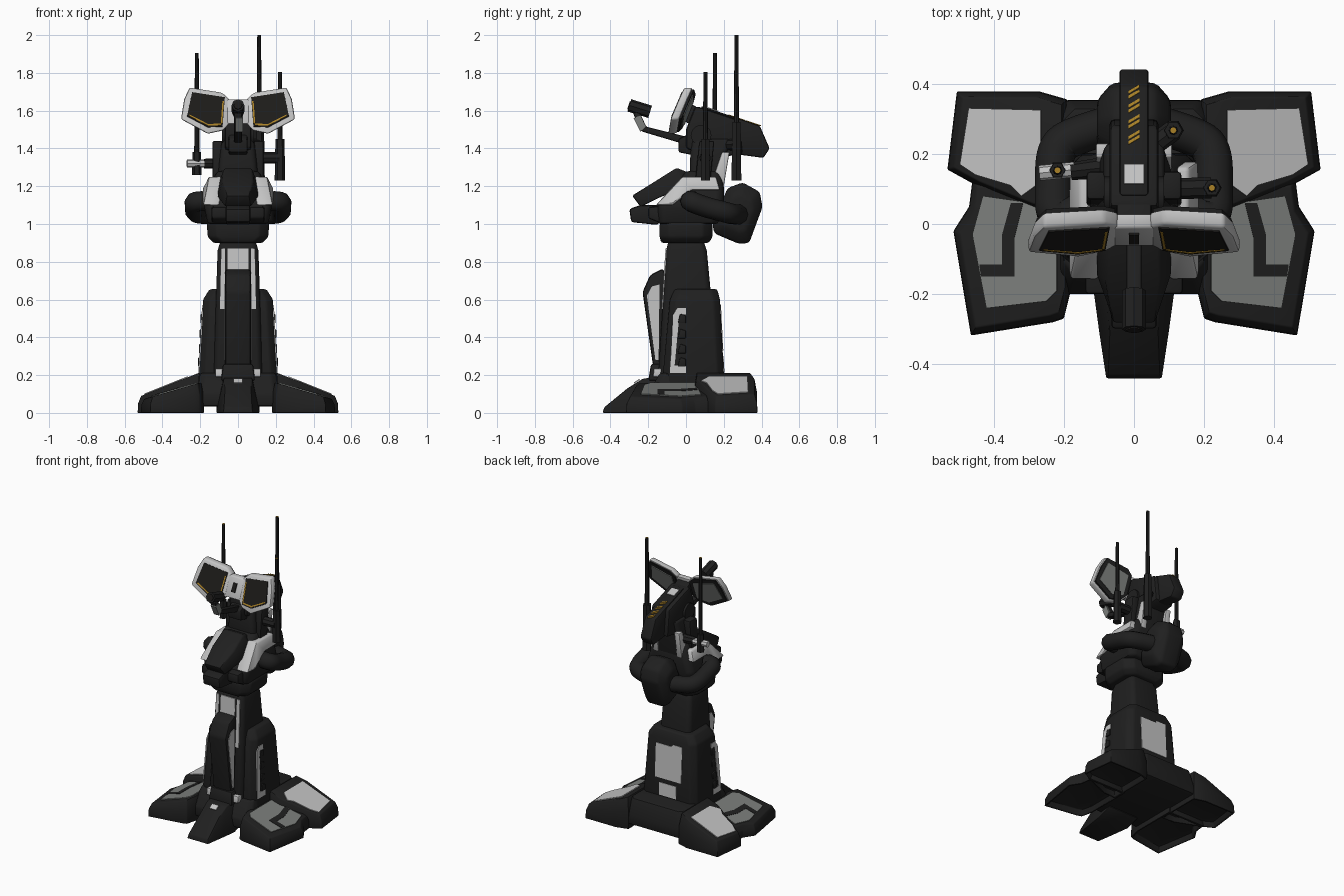
import bpy, bmesh, math
from mathutils import Vector


def mat(name, r, g, b):
    m = bpy.data.materials.new(name)
    m.diffuse_color = (r, g, b, 1)
    return m


DARK = mat("charcoal", 0.014, 0.014, 0.014)
BLACK = mat("screen black", 0.012, 0.011, 0.01)
LIGHT = mat("light grey", 0.55, 0.55, 0.55)
MID = mat("mid grey", 0.2, 0.21, 0.2)
GOLD = mat("amber", 0.4, 0.22, 0.02)


def finish(bm, name, m, bev=0.0, angle=35):
    bmesh.ops.recalc_face_normals(bm, faces=bm.faces[:])
    if bev:
        es = [e for e in bm.edges if len(e.link_faces) == 2 and e.calc_face_angle(0) > 0.4]
        bmesh.ops.bevel(bm, geom=es, offset=bev, segments=2, profile=0.5,
                        affect='EDGES', clamp_overlap=True)
    me = bpy.data.meshes.new(name)
    bm.to_mesh(me)
    bm.free()
    me.materials.append(m)
    o = bpy.data.objects.new(name, me)
    bpy.context.collection.objects.link(o)
    bpy.ops.object.select_all(action='DESELECT')
    o.select_set(True)
    bpy.context.view_layer.objects.active = o
    bpy.ops.object.shade_smooth_by_angle(angle=math.radians(angle))
    return o


def loft(name, sections, m, bev=0.0, pair=False):
    """Bridge rings of 3D points and cap both ends; pair adds the x mirror."""
    bm = bmesh.new()
    for s in ((1, -1) if pair else (1,)):
        rings = [[bm.verts.new((p[0] * s, p[1], p[2])) for p in sec] for sec in sections]
        n = len(rings[0])
        for a, b in zip(rings, rings[1:]):
            for i in range(n):
                j = (i + 1) % n
                bm.faces.new((a[i], a[j], b[j], b[i]))
        bm.faces.new(rings[0])
        bm.faces.new(rings[-1])
    return finish(bm, name, m, bev)


def side_prism(name, prof, x0, x1, m, bev=0.0, pair=False):
    """Extrude a (y, z) profile along x."""
    return loft(name, [[(x, y, z) for y, z in prof] for x in (x0, x1)], m, bev, pair)


def stack(name, levels, m, bev=0.0, cut=0.0):
    """Symmetric tower of levels (z, half width, y front, y back), corners cut."""
    secs = []
    for z, w, a, b in levels:
        c = cut
        secs.append([(w - c, a, z), (w, a + c, z), (w, b - c, z), (w - c, b, z),
                     (c - w, b, z), (-w, b - c, z), (-w, a + c, z), (c - w, a, z)] if c else
                    [(w, a, z), (w, b, z), (-w, b, z), (-w, a, z)])
    return loft(name, secs, m, bev)


def plate(name, pts, m, f=lambda *p: p, pair=False, t=0.007):
    """Thin panel centred on a flat 3D polygon."""
    q = [Vector(f(*p)) for p in pts]
    n = (q[1] - q[0]).cross(q[2] - q[1]).normalized() * t / 2
    return loft(name, [[p - n for p in q], [p + n for p in q]], m, 0, pair)


def rod(name, p, q, r0, r1, m, n=8):
    p, q = Vector(p), Vector(q)
    d = (q - p).to_track_quat('Z', 'Y')
    ring = [(math.cos(2 * math.pi * i / n), math.sin(2 * math.pi * i / n), 0) for i in range(n)]
    return loft(name, [[e + d @ (Vector(v) * r) for v in ring] for e, r in ((p, r0), (q, r1))], m)


def tube(name, pts, r, m, pair=False):
    for s in ((1, -1) if pair else (1,)):
        cu = bpy.data.curves.new(name, 'CURVE')
        cu.dimensions = '3D'
        cu.bevel_depth, cu.bevel_resolution, cu.resolution_u = r, 3, 6
        cu.use_fill_caps = True
        sp = cu.splines.new('NURBS')
        sp.points.add(len(pts) - 1)
        for k, p in zip(sp.points, pts):
            k.co = (p[0] * s, p[1], p[2], 1)
        sp.use_endpoint_u, sp.order_u = True, 3
        cu.materials.append(m)
        bpy.context.collection.objects.link(bpy.data.objects.new(name, cu))


# base: four splayed feet hollow underneath, centre block and front toe
def foot(name, outline, f, edge):
    cx = sum(p[0] for p in outline) / len(outline)
    cy = sum(p[1] for p in outline) / len(outline)
    ring = lambda k: [(cx + (x - cx) * k, cy + (y - cy) * k) for x, y in outline]
    loft(name, [[(x, y, 0.035) for x, y in ring(0.88)], [(x, y, 0) for x, y in ring(0.93)],
                [(x, y, 0) for x, y in outline], [(x, y, f(x, y)[2] * edge) for x, y in ring(0.985)],
                [f(x, y) for x, y in ring(0.9)]], DARK, 0.005, True)


front_top = lambda x, y: (x, y, 0.16 - 0.29 * (x - 0.2))
rear_top = lambda x, y: (x, y, 0.215 - 0.4 * (x - 0.2))
lift = lambda f, h: (lambda x, y: (x, y, f(x, y)[2] + h))
foot("front_foot", [(0.18, -0.19), (0.2, -0.27), (0.23, -0.28), (0.465, -0.318), (0.515, -0.02),
                    (0.47, 0.05), (0.46, 0.13), (0.18, 0.13)], front_top, 0.6)
foot("rear_foot", [(0.19, 0.355), (0.27, 0.378), (0.505, 0.378), (0.532, 0.155), (0.45, 0.11),
                   (0.28, 0.04), (0.19, 0.04)], rear_top, 0.6)
plate("front_foot_panel", [(0.22, 0.05), (0.22, -0.19), (0.25, -0.22), (0.42, -0.24),
                           (0.46, -0.03), (0.43, 0.08)], MID, lift(front_top, 0.002), True)
plate("front_foot_stripe", [(0.315, 0.06), (0.34, -0.04), (0.34, -0.15), (0.435, -0.15), (0.44, -0.115),
                            (0.375, -0.115), (0.375, -0.03), (0.35, 0.06)],
      DARK, lift(front_top, 0.004), True)
plate("rear_foot_panel", [(0.265, 0.325), (0.47, 0.33), (0.495, 0.17), (0.45, 0.14), (0.35, 0.11),
                          (0.32, 0.08), (0.265, 0.12)], LIGHT, lift(rear_top, 0.002), True)
stack("base_core", [(0.035, 0.23, -0.2, 0.353), (0.1, 0.22, -0.2, 0.352), (0.21, 0.2, -0.14, 0.33)],
      DARK, 0.01, 0.03)
loft("front_toe", [[(0.08, -0.442, 0), (0.075, -0.432, 0.03), (-0.075, -0.432, 0.03), (-0.08, -0.442, 0)],
                   [(0.1, -0.31, 0), (0.07, -0.31, 0.13), (-0.07, -0.31, 0.13), (-0.1, -0.31, 0)],
                   [(0.115, -0.2, 0), (0.075, -0.23, 0.18), (-0.075, -0.23, 0.18), (-0.115, -0.2, 0)],
                   [(0.115, -0.1, 0.03), (0.075, -0.1, 0.2), (-0.075, -0.1, 0.2), (-0.115, -0.1, 0.03)]],
     DARK, 0.006)
plate("toe_plate", [(-0.025, -0.245, 0.178), (0.025, -0.245, 0.178), (0.025, -0.275, 0.158),
                    (-0.025, -0.275, 0.158)], LIGHT)

# column with lower jacket
stack("jacket", [(0.12, 0.212, -0.13, 0.205), (0.6, 0.185, -0.085, 0.18), (0.655, 0.15, -0.06, 0.165)],
      DARK, 0.01, 0.035)
stack("column", [(0.15, 0.13, -0.15, 0.13), (0.65, 0.115, -0.118, 0.13), (0.86, 0.108, -0.105, 0.11),
                 (0.92, 0.09, -0.09, 0.09)], DARK, 0.01, 0.02)
col_front = lambda x, z: (x, -0.151 + 0.064 * (z - 0.15), z)
plate("column_front_strip", [(0.068, 0.55), (0.095, 0.55), (0.09, 0.87), (0.068, 0.87)], LIGHT, col_front, True)
plate("column_front_panel", [(-0.055, 0.74), (0.055, 0.74), (0.055, 0.87), (-0.055, 0.87)], LIGHT, col_front)
shield = [(-0.15, 0.22), (-0.175, 0.25), (-0.23, 0.64), (-0.19, 0.73), (-0.12, 0.765), (-0.1, 0.7), (-0.12, 0.22)]
side_prism("front_shield", shield, -0.068, 0.068, DARK, 0.015)
side_prism("shield_side_panel", [(-0.145, 0.28), (-0.162, 0.28), (-0.207, 0.62), (-0.18, 0.67),
                                 (-0.14, 0.68)], 0.064, 0.071, LIGHT, 0, True)
stack("ankle_bar", [(0.19, 0.12, -0.175, -0.1), (0.235, 0.12, -0.17, -0.1)], LIGHT, 0.006)
stack("ankle_cover", [(0.17, 0.09, -0.2, -0.1), (0.26, 0.08, -0.185, -0.1)], DARK, 0.012)
jside = lambda y, z: (0.212 - 0.0565 * (z - 0.12), y, z)
plate("jacket_side_strip", [(-0.085, 0.21), (-0.0, 0.21), (-0.0, 0.25), (-0.06, 0.25), (-0.035, 0.52),
                            (0.0, 0.52), (0.0, 0.555), (-0.045, 0.555), (-0.07, 0.52)], LIGHT, jside, True)
for z in (0.27, 0.34, 0.42, 0.5):
    side_prism("side_lug", [(-0.045, z - 0.025), (0.0, z - 0.025), (0.0, z + 0.015), (-0.03, z + 0.025)],
               0.17, 0.22 - 0.0565 * (z - 0.12), DARK, 0.005, True)
jback = lambda x, z: (x, 0.205 - 0.052 * (z - 0.12), z)
plate("back_panel", [(-0.1, 0.33), (0.1, 0.33), (0.1, 0.56), (-0.02, 0.56), (-0.03, 0.575), (-0.1, 0.575)], LIGHT, jback)
plate("back_lower_panel", [(-0.065, 0.215), (0.065, 0.215), (0.065, 0.3), (-0.065, 0.3)], LIGHT, jback)

# waist and torso
stack("waist", [(0.9, 0.13, -0.13, 0.12), (0.93, 0.16, -0.14, 0.14), (1.0, 0.165, -0.14, 0.14),
                (1.02, 0.15, -0.12, 0.13)], DARK, 0.01, 0.05)
stack("torso", [(1.0, 0.16, -0.15, 0.17), (1.1, 0.18, -0.15, 0.2), (1.2, 0.15, -0.06, 0.2),
                (1.28, 0.11, 0.0, 0.19)], DARK, 0.015, 0.03)
loft("shoulder_panel", [[(x, -0.16, 1.1), (x, -0.07, 1.1), (x, 0.03, 1.18), (x, 0.18, 1.18), (x - 0.03, 0.16, 1.25),
                         (x - 0.03, -0.02, 1.25)] for x in (0.1, 0.185)], LIGHT, 0.01, True)
loft("nose_upper", [[(0.06, -0.285, 1.15), (0.07, -0.24, 1.09), (-0.07, -0.24, 1.09), (-0.06, -0.285, 1.15)],
                    [(0.08, -0.16, 1.228), (0.108, -0.14, 1.14), (-0.108, -0.14, 1.14), (-0.08, -0.16, 1.228)],
                    [(0.075, -0.05, 1.297), (0.108, 0.0, 1.2), (-0.108, 0.0, 1.2), (-0.075, -0.05, 1.297)],
                    [(0.065, 0.02, 1.27), (0.09, 0.02, 1.2), (-0.09, 0.02, 1.2), (-0.065, 0.02, 1.27)]], DARK, 0.012)
side_prism("nose_lower", [(-0.3, 1.08), (-0.29, 1.01), (-0.15, 0.995), (-0.1, 1.1), (-0.24, 1.1)],
           -0.065, 0.065, DARK, 0.012)
side_prism("nose_cheek", [(-0.2, 1.09), (-0.2, 1.03), (-0.1, 0.99), (-0.05, 1.1)], 0.05, 0.14, DARK, 0.012, True)

# side hoses wrapping to the rear drum
tube("side_hose", [(0.165, 0.03, 1.12), (0.23, 0.01, 1.125), (0.228, 0.1, 1.09), (0.228, 0.2, 1.065),
                   (0.19, 0.25, 1.05), (0.04, 0.29, 1.05)], 0.055, DARK, True)
drum = [(0.22, 1.19), (0.3, 1.22), (0.39, 1.17), (0.405, 1.09), (0.335, 0.9), (0.28, 0.895), (0.15, 0.95), (0.14, 1.0)]
cy, cz = 0.28, 1.06
loft("rear_drum", [[(x, cy + (y - cy) * k, cz + (z - cz) * k) for y, z in drum]
                   for x, k in ((-0.105, 0.6), (-0.06, 1), (0.06, 1), (0.105, 0.6))], DARK, 0.015)

# neck and head
stack("neck", [(1.2, 0.11, 0.02, 0.2), (1.32, 0.1, 0.02, 0.2), (1.45, 0.085, 0.03, 0.24)], DARK, 0.012, 0.02)
side_prism("neck_side_panel", [(0.13, 1.2), (0.2, 1.2), (0.23, 1.38), (0.19, 1.38)], 0.07, 0.108, LIGHT, 0.005, True)
side_prism("neck_bracket", [(0.05, 1.24), (0.13, 1.24), (0.15, 1.44), (0.07, 1.44)], 0.08, 0.135, DARK, 0.01, True)
head = [(0.0, 1.4), (0.0, 1.5), (0.05, 1.625), (0.1, 1.61), (0.28, 1.55), (0.3, 1.37), (0.15, 1.35)]
side_prism("head_housing", head, -0.07, 0.07, DARK, 0.015)
side_prism("head_rear", [(0.08, 1.625), (0.28, 1.558), (0.39, 1.521), (0.443, 1.4), (0.41, 1.35), (0.26, 1.37),
                         (0.1, 1.42)], -0.042, 0.042, DARK, 0.01)
head_top = lambda x, y: (x, y, 1.6265 - 0.335 * (y - 0.08))
plate("head_top_panel", [(-0.028, 0.115), (0.028, 0.115), (0.028, 0.17), (-0.028, 0.17)], LIGHT, head_top)
for y in (0.24, 0.285, 0.33, 0.37):
    for d in (0, 0.014):
        plate("hazard_stripe", [(-0.016, y - 0.014 + d), (-0.016, y - 0.005 + d), (0.016, y + 0.014 + d),
                                (0.016, y + 0.005 + d)], GOLD, head_top, t=0.005)
rod("head_pivot", (-0.085, 0.08, 1.47), (0.085, 0.08, 1.47), 0.055, 0.055, DARK, 12)

# twin visor: light frame, dark screens, grey rear panels
vis = lambda o: (lambda x, z: (x, 0.01 + 0.4 * (z - 1.72) - 0.12 * (x - 0.08) + o, z))
rim = [(0.045, 1.66), (0.085, 1.695), (0.257, 1.722), (0.285, 1.66), (0.302, 1.555), (0.16, 1.478), (0.08, 1.495),
       (0.045, 1.53)]
loft("visor_frame", [[vis(o)(x, z) for x, z in rim] for o in (0, 0.045)], LIGHT, 0.01, True)
small = [(0.168 + (x - 0.168) * 0.93, 1.6 + (z - 1.6) * 0.92) for x, z in rim]
loft("visor_back", [[vis(o)(x, z) for x, z in small] for o in (0.04, 0.056)], DARK, 0, True)
plate("visor_back_panel", [(0.08, 1.65), (0.24, 1.685), (0.27, 1.575), (0.16, 1.515), (0.08, 1.53)], MID,
      vis(0.057), True)
plate("visor_screen", [(0.07, 1.67), (0.243, 1.697), (0.27, 1.57), (0.16, 1.512), (0.082, 1.515)],
      BLACK, vis(-0.001), True)
plate("screen_lower_line", [(0.09, 1.522), (0.16, 1.52), (0.258, 1.571), (0.258, 1.579), (0.16, 1.529), (0.09, 1.53)],
      GOLD, vis(-0.003), True)
plate("screen_inner_line", [(0.084, 1.53), (0.092, 1.53), (0.083, 1.65), (0.075, 1.65)], GOLD, vis(-0.003), True)
loft("visor_bridge", [[(x, y, z) for y, z in ((-0.012, 1.66), (0.03, 1.66), (-0.02, 1.53), (-0.064, 1.53))]
                      for x in (-0.06, 0.06)], LIGHT, 0.008)
plate("bridge_slot", [(-0.014, -0.028, 1.625), (0.014, -0.028, 1.625), (0.014, -0.055, 1.57), (-0.014, -0.055, 1.57)], BLACK)
side_prism("visor_mount", [(-0.03, 1.56), (0.02, 1.64), (0.09, 1.6), (0.06, 1.5)], -0.05, 0.05, DARK, 0.008)

# camera on a bent boom
side_prism("boom", [(0.05, 1.45), (-0.21, 1.515), (-0.25, 1.6), (-0.28, 1.585), (-0.235, 1.49), (0.05, 1.405)],
           -0.022, 0.022, DARK, 0.008)
side_prism("boom_light_sleeve", [(-0.212, 1.517), (-0.24, 1.575), (-0.278, 1.56), (-0.242, 1.488)], -0.014, 0.026, MID)
rod("camera", (0, -0.3, 1.628), (0, -0.19, 1.594), 0.034, 0.034, DARK, 8)
rod("camera_lens", (0, -0.304, 1.629), (0, -0.298, 1.627), 0.022, 0.024, BLACK, 8)
side_prism("chin_block", [(-0.04, 1.38), (-0.04, 1.45), (0.06, 1.5), (0.06, 1.36)], -0.05, 0.05, DARK, 0.01)

# antennas: x, y, bottom, sleeve top, tip, sleeve radius
for x, y, z0, z1, z2, r in ((0.112, 0.267, 1.23, 1.54, 2.0, 0.03), (-0.218, 0.153, 1.26, 1.38, 1.905, 0.026),
                            (0.222, 0.103, 1.23, 1.45, 1.805, 0.028)):
    rod("antenna_sleeve", (x, y, z0), (x, y, z1), r, r * 0.85, DARK, 6)
    rod("antenna_whip", (x, y, z1 - 0.02), (x, y, z2), 0.014, 0.01, DARK, 8)
    rod("antenna_tip", (x, y, z2 - 0.004), (x, y, z2 + 0.001), 0.009, 0.009, GOLD, 8)
rod("left_antenna_mount", (-0.27, 0.145, 1.32), (-0.17, 0.155, 1.32), 0.022, 0.022, LIGHT, 8)
rod("left_antenna_arm", (-0.18, 0.15, 1.32), (-0.09, 0.16, 1.32), 0.025, 0.03, DARK, 8)
rod("right_antenna_mount", (0.08, 0.1, 1.35), (0.22, 0.103, 1.35), 0.03, 0.03, DARK, 8)
rod("rear_antenna_mount", (0.05, 0.22, 1.42), (0.112, 0.267, 1.42), 0.03, 0.03, DARK, 8)
